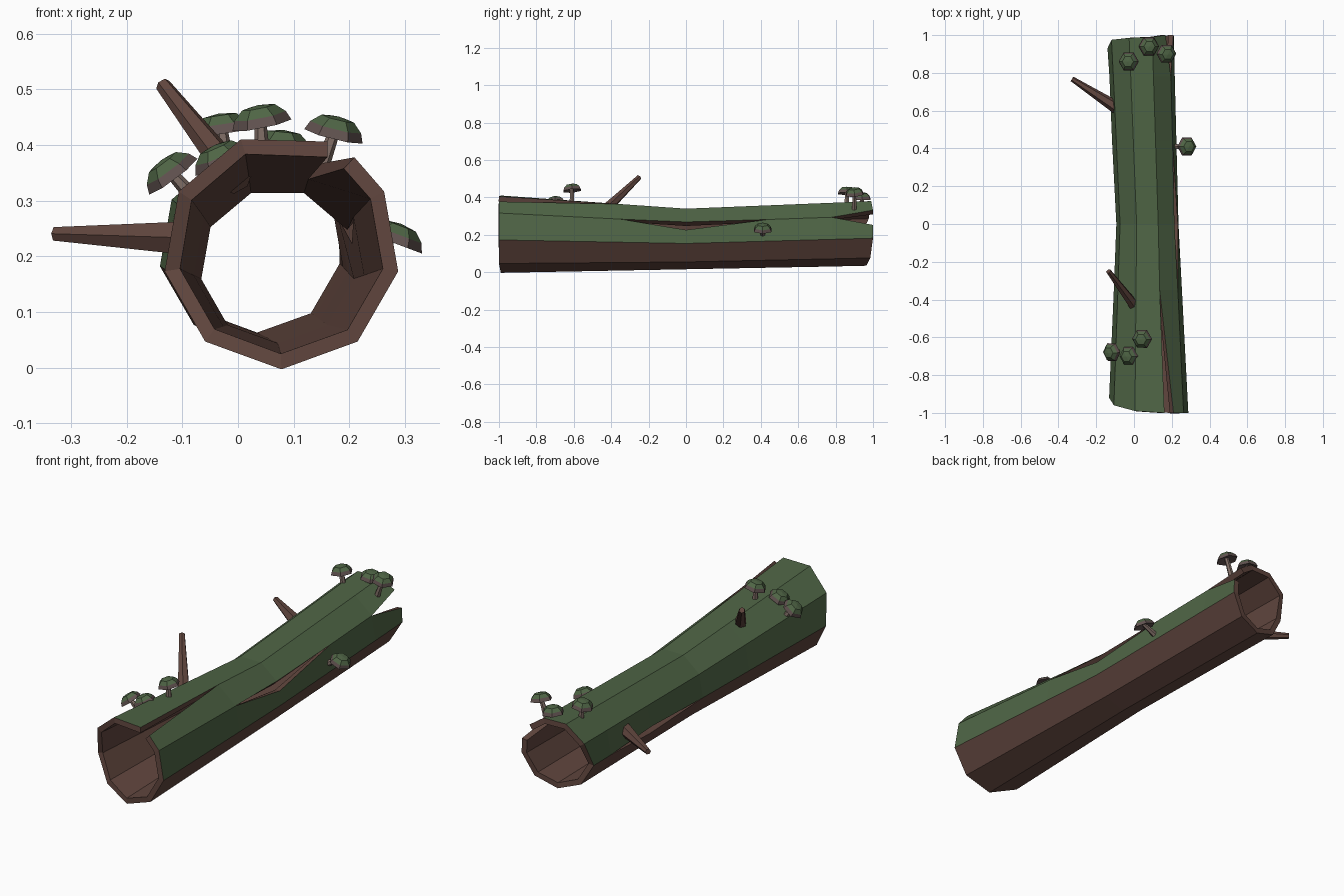
import bpy, bmesh, math
from mathutils import Vector

if "Cube" in bpy.data.objects:
    bpy.data.objects.remove(bpy.data.objects["Cube"])


def material(name, rgb):
    m = bpy.data.materials.new(name)
    m.diffuse_color = (*rgb, 1)
    m.use_nodes = True
    m.node_tree.nodes["Principled BSDF"].inputs["Base Color"].default_value = m.diffuse_color
    return m


MOSS = material("moss green", (0.078, 0.130, 0.060))
BARK = material("bark brown", (0.120, 0.062, 0.049))
STEM = material("mushroom stem", (0.215, 0.155, 0.132))
RIM = material("mushroom rim", (0.120, 0.085, 0.080))


def finish(name, bm, mats):
    me = bpy.data.meshes.new(name)
    bm.to_mesh(me)
    bm.free()
    for m in mats:
        me.materials.append(m)
    ob = bpy.data.objects.new(name, me)
    bpy.context.collection.objects.link(ob)
    return ob


# Hollow log: nine-sided bark sheet, centre and radius change along y
KEYS = [(-1, 0.078, 0.210, 0.213), (0, 0.071, 0.183, 0.167), (1, 0.035, 0.213, 0.178)]
STATIONS = [-1, -0.35, 0, 0.44, 0.78, 1]
ANGLES = [-90 + 40 * k for k in range(9)]
FRONT_Y = [-0.99, -1, -1, -1, -1, -0.99, -0.96, -0.92, -0.95]
BACK_Y = [0.965, 0.985, 1, 1, 0.99, 0.985, 0.975, 0.93, 0.945]
# cracks: (station, column) -> the two angles the seam opens to
CRACKS = {(0, 4): (52, 67), (2, 3): (15, 31), (5, 3): (13, 42), (3, 7): (184, 196)}


def section(y):
    a, b = (KEYS[0], KEYS[1]) if y < 0 else (KEYS[1], KEYS[2])
    t = (y - a[0]) / (b[0] - a[0])
    return [a[i] + (b[i] - a[i]) * t for i in (1, 2, 3)]


bm = bmesh.new()
grid = []
for s, y in enumerate(STATIONS):
    cx, cz, r = section(y)
    row = []
    for k, ang in enumerate(ANGLES):
        yy = FRONT_Y[k] if s == 0 else BACK_Y[k] if s == len(STATIONS) - 1 else y
        pair = [bm.verts.new((cx + r * math.cos(math.radians(a)), yy,
                              cz + r * math.sin(math.radians(a))))
                for a in CRACKS.get((s, k), (ang,))]
        row.append((pair[0], pair[-1]))
    grid.append(row)
for s in range(len(STATIONS) - 1):
    for k in range(9):
        n = (k + 1) % 9
        f = bm.faces.new((grid[s][k][1], grid[s + 1][k][1],
                          grid[s + 1][n][0], grid[s][n][0]))
        f.material_index = 0 if 2 <= k <= 6 else 1   # moss on the upper sides
log = finish("hollow_log", bm, [MOSS, BARK])
wall = log.modifiers.new("wall", "SOLIDIFY")
wall.thickness = 0.028
wall.offset = -1
wall.material_offset = 1
wall.material_offset_rim = 1


def lathe(name, origin, axis, profile, mats, bands=None, sides=6):
    """Faceted solid of revolution; profile is (radius, height) pairs."""
    bm = bmesh.new()
    rot = Vector((0, 0, 1)).rotation_difference(Vector(axis))
    rings = []
    for r, h in profile:
        count = 1 if r == 0 else sides
        rings.append([bm.verts.new(Vector(origin) + rot @ Vector((
            r * math.cos(math.tau * i / sides), r * math.sin(math.tau * i / sides), h)))
            for i in range(count)])
    for b, (lo, hi) in enumerate(zip(rings, rings[1:])):
        for i in range(sides):
            j = (i + 1) % sides
            vs = []
            for v in (lo[i % len(lo)], lo[j % len(lo)], hi[j % len(hi)], hi[i % len(hi)]):
                if v not in vs:
                    vs.append(v)
            bm.faces.new(vs).material_index = bands[b] if bands else 0
    bmesh.ops.recalc_face_normals(bm, faces=bm.faces)
    return finish(name, bm, mats)


def rod(name, start, end, r0, r1, mat):
    d = Vector(end) - Vector(start)
    lathe(name, start, d, [(0, 0), (r0, 0), (r1, d.length), (0, d.length)], [mat])


# Broken branches
rod("upper_branch", (0.0, -0.43, 0.335), (-0.135, -0.25, 0.508), 0.029, 0.014, BARK)
rod("side_branch", (-0.09, 0.615, 0.232), (-0.328, 0.768, 0.240), 0.034, 0.014, BARK)

# Mushrooms: stem foot, cap centre, cap direction
MUSHROOMS = [
    ((0.045, -0.61, 0.36), (0.040, -0.61, 0.450), (-0.2, -0.1, 1)),
    ((-0.075, -0.675, 0.30), (-0.125, -0.68, 0.355), (-0.6, -0.1, 0.8)),
    ((-0.020, -0.695, 0.34), (-0.033, -0.70, 0.380), (-0.4, -0.1, 0.9)),
    ((0.215, 0.41, 0.205), (0.285, 0.41, 0.238), (0.35, 0, 0.93)),
    ((0.140, 0.90, 0.33), (0.175, 0.90, 0.430), (0.25, -0.1, 1)),
    ((-0.020, 0.86, 0.36), (-0.030, 0.86, 0.435), (-0.15, 0, 1)),
    ((0.075, 0.94, 0.36), (0.080, 0.94, 0.405), (0.1, 0, 1)),
]
CAP = [(0, -0.003), (0.054, -0.015), (0.047, 0.002), (0.030, 0.018), (0, 0.022)]
for i, (foot, cap, up) in enumerate(MUSHROOMS, 1):
    rod(f"mushroom_stem_{i}", foot, cap, 0.015, 0.010, STEM)
    lathe(f"mushroom_cap_{i}", cap, up, CAP, [RIM, MOSS], [0, 0, 1, 1])
